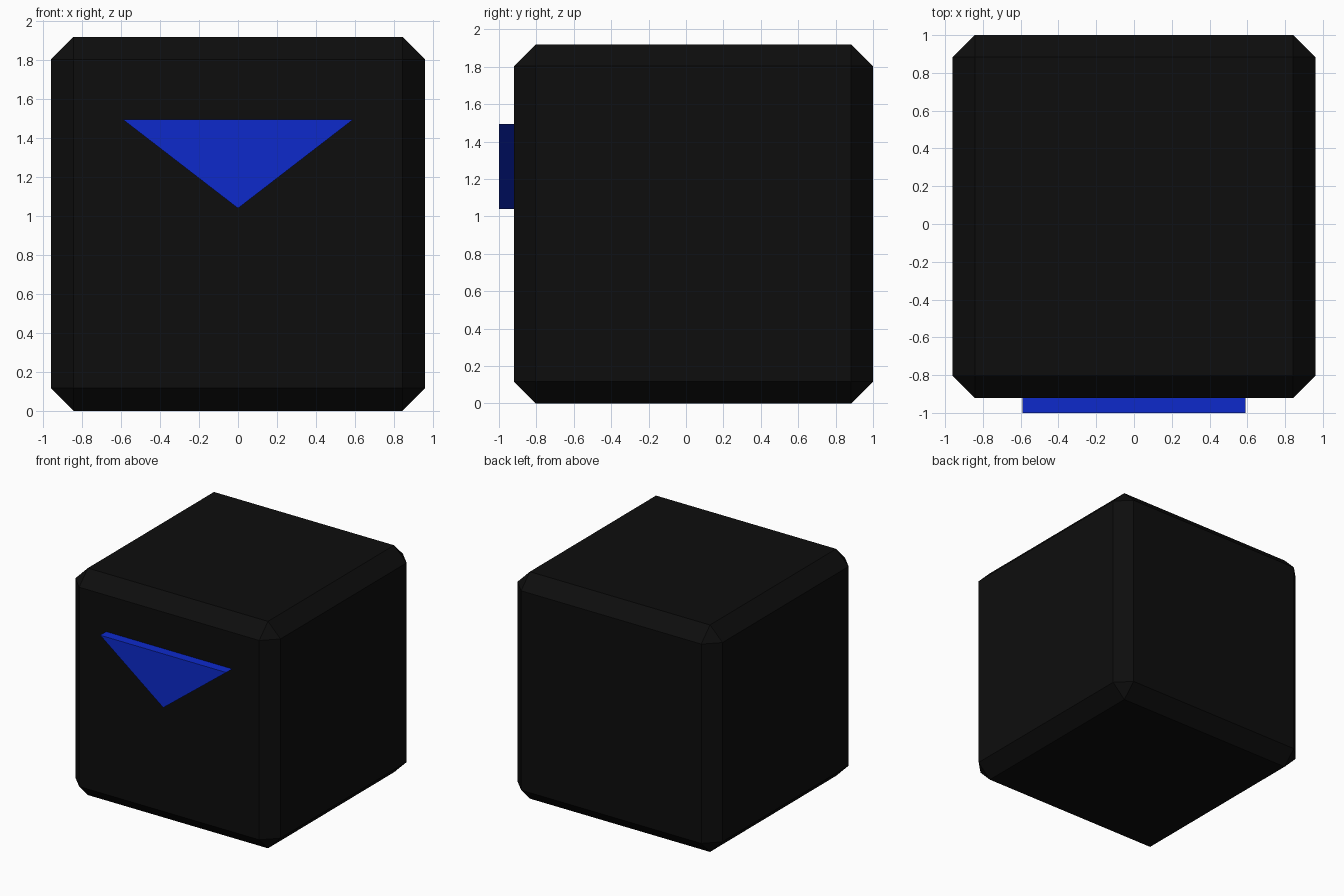
import bpy
import bmesh

if "Cube" in bpy.data.objects:
    bpy.data.objects.remove(bpy.data.objects["Cube"])


def finish(bm, name, color):
    bmesh.ops.recalc_face_normals(bm, faces=bm.faces[:])
    mesh = bpy.data.meshes.new(name)
    bm.to_mesh(mesh)
    bm.free()
    mat = bpy.data.materials.new(name + "_color")
    mat.diffuse_color = (*color, 1.0)
    mat.use_nodes = True
    mat.node_tree.nodes["Principled BSDF"].inputs["Base Color"].default_value = mat.diffuse_color
    mesh.materials.append(mat)
    obj = bpy.data.objects.new(name, mesh)
    bpy.context.collection.objects.link(obj)
    return obj


# Black cube with single-segment chamfers on every edge
bm = bmesh.new()
bmesh.ops.create_cube(bm, size=1.92)
bmesh.ops.bevel(bm, geom=bm.edges[:], offset=0.117, offset_type='OFFSET',
                segments=1, affect='EDGES')
bmesh.ops.translate(bm, verts=bm.verts[:], vec=(0, 0.04, 0.96))
finish(bm, "chamfered_body", (0.004, 0.004, 0.004))

# Blue downward triangle standing proud of the front face
bm = bmesh.new()
outline = [(-0.59, 1.495), (0.59, 1.495), (0, 1.04)]
face = bm.faces.new([bm.verts.new((x, -1.0, z)) for x, z in outline])
extruded = bmesh.ops.extrude_face_region(bm, geom=[face], use_keep_orig=True)
back = [v for v in extruded["geom"] if isinstance(v, bmesh.types.BMVert)]
bmesh.ops.translate(bm, verts=back, vec=(0, 0.085, 0))
finish(bm, "front_triangle", (0.004, 0.023, 0.6))
